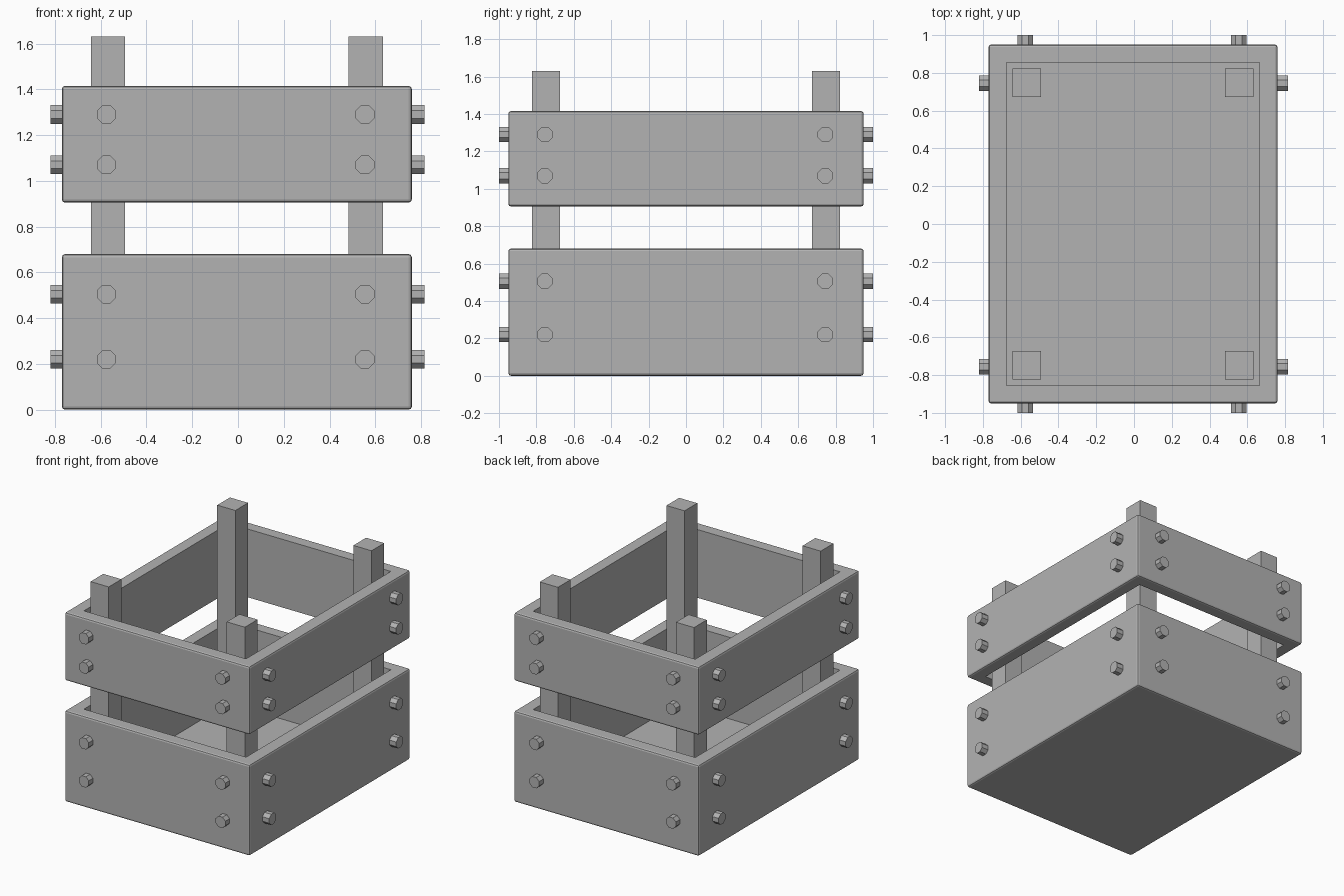
import bpy
import bmesh
from mathutils import Matrix, Vector

cube = bpy.data.objects.get("Cube")
if cube:
    bpy.data.objects.remove(cube, do_unlink=True)

grey = bpy.data.materials.new("mid_grey")
grey.use_nodes = True
grey.diffuse_color = (0.45, 0.45, 0.45, 1)
grey.node_tree.nodes["Principled BSDF"].inputs["Base Color"].default_value = grey.diffuse_color

CX = -0.005            # crate centre in x
WIDTH, DEPTH = 1.53, 1.90
WALL, BEVEL = 0.128, 0.014
FLOOR = 0.07


def finish(bm, name):
    bmesh.ops.recalc_face_normals(bm, faces=bm.faces[:])
    mesh = bpy.data.meshes.new(name)
    bm.to_mesh(mesh)
    bm.free()
    mesh.materials.append(grey)
    obj = bpy.data.objects.new(name, mesh)
    bpy.context.collection.objects.link(obj)
    return obj


def add_box(bm, centre, size):
    matrix = Matrix.Translation(centre) @ Matrix.Diagonal((*size, 1))
    bmesh.ops.create_cube(bm, size=1, matrix=matrix)


def shell(name, bottom, top, floor=None):
    """Rounded box hollowed out: a tray with a floor, or an open ring."""
    bm = bmesh.new()
    add_box(bm, (CX, 0, (bottom + top) / 2), (WIDTH, DEPTH, top - bottom))
    bmesh.ops.bevel(bm, geom=bm.edges[:], offset=BEVEL, segments=2,
                    profile=0.5, affect='EDGES')
    bm.normal_update()
    upper = max(bm.faces, key=lambda f: f.calc_center_median().z)
    lower = min(bm.faces, key=lambda f: f.calc_center_median().z)
    caps = [upper] if floor is not None else [upper, lower]
    bmesh.ops.inset_individual(bm, faces=caps, thickness=WALL - BEVEL)
    if floor is not None:
        new = bmesh.ops.extrude_face_region(bm, geom=[upper])["geom"]
        for v in new:
            if isinstance(v, bmesh.types.BMVert):
                v.co.z = floor
        if upper.is_valid:
            bmesh.ops.delete(bm, geom=[upper], context='FACES_ONLY')
    else:
        rims = list({e for f in caps for e in f.edges})
        bmesh.ops.delete(bm, geom=caps, context='FACES_ONLY')
        bmesh.ops.bridge_loops(bm, edges=rims)
    return finish(bm, name)


# Lower tray and upper ring
shell("lower_tray", 0.0, 0.68, FLOOR)
shell("upper_ring", 0.905, 1.415)

# Corner posts
POST, POST_TOP = 0.15, 1.63
for sx, side in ((-1, "right"), (1, "left")):
    for sy, end in ((-1, "front"), (1, "back")):
        bm = bmesh.new()
        x = CX + sx * (WIDTH / 2 - WALL - POST / 2 + 0.001)
        y = sy * (DEPTH / 2 - WALL - POST / 2 + 0.001)
        base = FLOOR - 0.02
        add_box(bm, (x, y, (base + POST_TOP) / 2), (POST, POST, POST_TOP - base))
        finish(bm, f"{end}_{side}_post")


def bolts(name, outward, places):
    """Eight-sided bolts sticking out of one wall."""
    bm = bmesh.new()
    # Turn by half a side so that one flat faces up
    turn = outward.to_track_quat('Z', 'Y').to_matrix().to_4x4()
    spin = Matrix.Rotation(0.3927, 4, 'Z')
    for p in places:
        bmesh.ops.create_cone(bm, cap_ends=True, segments=8, radius1=0.044,
                              radius2=0.044, depth=0.1,
                              matrix=Matrix.Translation(p) @ turn @ spin)
    finish(bm, name)


# Bolts on all four walls
HEIGHTS = (0.22, 0.505, 1.07, 1.29)
for s, end, side in ((-1, "front", "right"), (1, "back", "left")):
    bolts(f"{end}_bolts", Vector((0, s, 0)),
          [Vector((x, s * 0.95, z)) for x in (-0.575, 0.555) for z in HEIGHTS])
    bolts(f"{side}_bolts", Vector((s, 0, 0)),
          [Vector((s * 0.768 + CX / 2, y, z)) for y in (-0.755, 0.745) for z in HEIGHTS])
